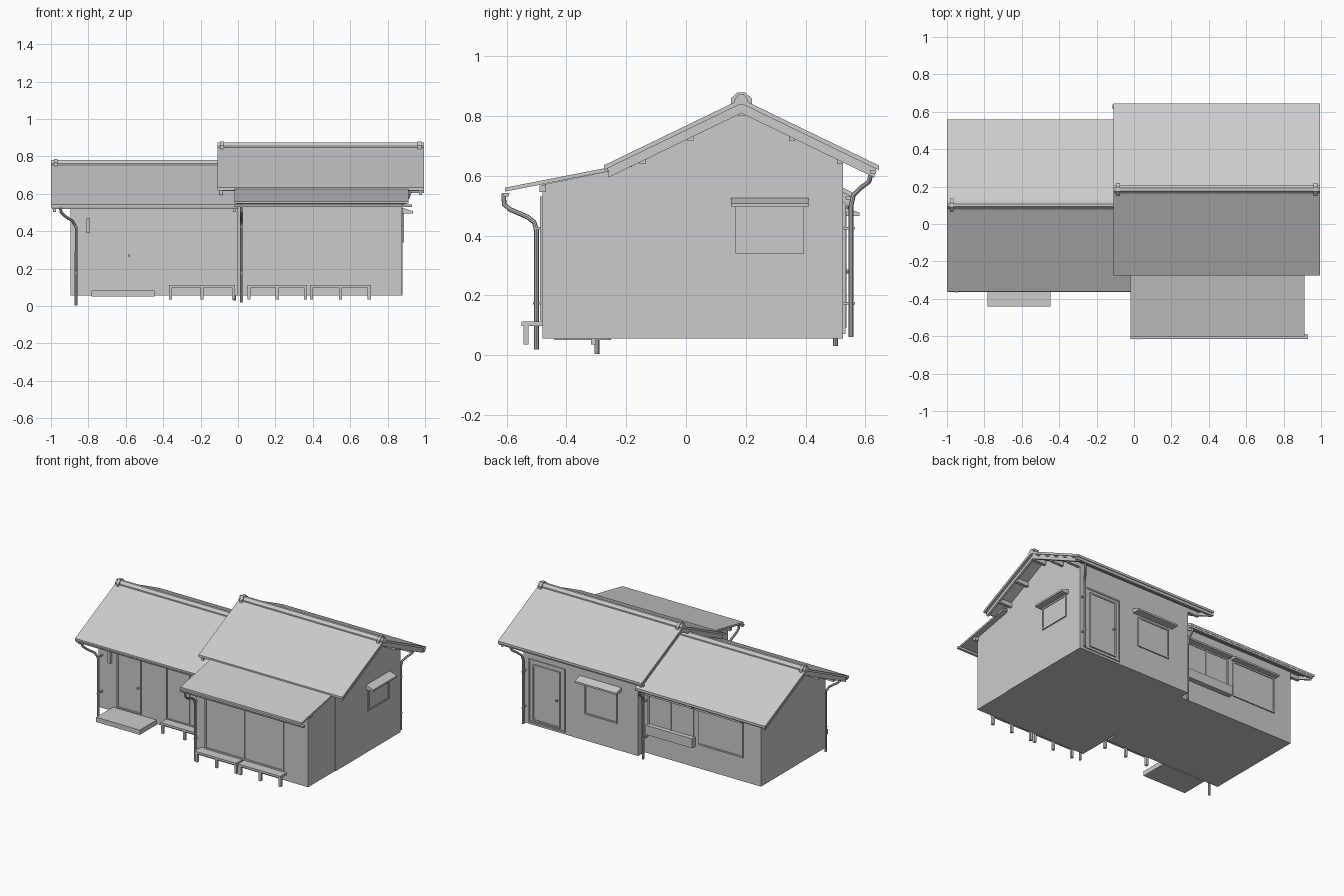
import bpy
import bmesh

if "Cube" in bpy.data.objects:
    bpy.data.objects.remove(bpy.data.objects["Cube"], do_unlink=True)

GREY = (0.6, 0.6, 0.6, 1)
mat = bpy.data.materials.new("plain_grey")
mat.use_nodes = True
mat.diffuse_color = GREY
mat.node_tree.nodes["Principled BSDF"].inputs["Base Color"].default_value = GREY


def prism(name, profile, a0, a1, axis="x"):
    """Extrude a profile along x (profile in y, z) or along y (profile in x, z)."""
    place = (lambda p, a: (a, *p)) if axis == "x" else (lambda p, a: (p[0], a, p[1]))
    bm = bmesh.new()
    ends = [[bm.verts.new(place(p, a)) for p in profile] for a in (a0, a1)]
    bm.faces.new(ends[0])
    bm.faces.new(ends[1])
    n = len(profile)
    for i in range(n):
        j = (i + 1) % n
        bm.faces.new((ends[0][i], ends[0][j], ends[1][j], ends[1][i]))
    bmesh.ops.recalc_face_normals(bm, faces=bm.faces)
    mesh = bpy.data.meshes.new(name)
    bm.to_mesh(mesh)
    bm.free()
    mesh.materials.append(mat)
    obj = bpy.data.objects.new(name, mesh)
    bpy.context.collection.objects.link(obj)
    return obj


def box(name, x0, x1, y0, y1, z0, z1):
    return prism(name, [(y0, z0), (y1, z0), (y1, z1), (y0, z1)], x0, x1)


def pipe(name, points, r=0.008):
    curve = bpy.data.curves.new(name, "CURVE")
    curve.dimensions = "3D"
    curve.bevel_depth = r
    curve.bevel_resolution = 2
    curve.use_fill_caps = True
    spline = curve.splines.new("POLY")
    spline.points.add(len(points) - 1)
    for point, co in zip(spline.points, points):
        point.co = (*co, 1)
    curve.materials.append(mat)
    obj = bpy.data.objects.new(name, curve)
    bpy.context.collection.objects.link(obj)
    bpy.ops.object.select_all(action="DESELECT")
    obj.select_set(True)
    bpy.context.view_layer.objects.active = obj
    bpy.ops.object.convert(target="MESH")
    bpy.ops.object.shade_smooth_by_angle()


def wall_box(name, axis, wall, out, u0, u1, z0, z1, depth):
    """Box on a wall; axis is the wall's normal, out its sign."""
    a, b = sorted((wall - out * 0.003, wall + out * depth))
    if axis == "y":
        box(name, u0, u1, a, b, z0, z1)
    else:
        box(name, a, b, u0, u1, z0, z1)


def opening(name, axis, wall, out, u0, u1, z0, z1, panes=1):
    """Framed window or door made of a pane plate and thin bars."""
    t = 0.01
    wall_box(name + "_pane", axis, wall, out, u0, u1, z0, z1, 0.003)
    for z in (z0, z1 - t):
        wall_box(name + "_rail", axis, wall, out, u0, u1, z, z + t, 0.008)
    for i in range(panes + 1):
        u = u0 + (u1 - u0 - t) * i / panes
        wall_box(name + "_stile", axis, wall, out, u, u + t, z0, z1, 0.008)


def awning(name, axis, wall, out, u0, u1, z, depth=0.055):
    tip = wall + out * depth
    prism(name, [(wall, z), (wall, z + 0.03), (tip, z + 0.012), (tip, z)],
          u0, u1, "x" if axis == "y" else "y")


SLOPE = 0.484
HALF = 0.46


def gable_roof(name, x0, x1, yr, zr):
    """Roof sheet, barge boards, purlins and ridge cap around a ridge line."""
    def chevron(half, top, bottom):
        drop = SLOPE * half
        return [(yr - half, top - drop), (yr, top), (yr + half, top - drop),
                (yr + half, bottom - drop), (yr, bottom), (yr - half, bottom - drop)]
    prism(name + "_sheet", chevron(HALF, zr, zr - 0.016), x0, x1)
    prism(name + "_lining", chevron(HALF - 0.012, zr - 0.015, zr - 0.025), x0 + 0.008, x1 - 0.008)
    for x in (x0 + 0.012, x1 - 0.028):
        prism(name + "_barge_board", chevron(HALF - 0.015, zr - 0.02, zr - 0.048), x, x + 0.016)
    for off in (-0.33, -0.17, 0, 0.17, 0.33):
        z = zr - 0.028 - SLOPE * abs(off)
        box(name + "_purlin", x0 + 0.02, x1 - 0.02, yr + off - 0.01, yr + off + 0.01, z - 0.03, z)

    def cap(w, h):
        base = zr - 0.02
        return [(yr - w, base), (yr - w, base + h * 0.5), (yr - w * 0.35, base + h),
                (yr + w * 0.35, base + h), (yr + w, base + h * 0.5), (yr + w, base)]
    prism(name + "_ridge_cap", cap(0.022, 0.036), x0, x1)
    for x in (x0 + 0.015, x1 - 0.035):
        prism(name + "_ridge_end", cap(0.035, 0.042), x, x + 0.02)


# Walls
FLOOR = 0.055
MAIN_Y, MAIN_Z = 0.185, 0.857
WING_Y, WING_Z = 0.1, 0.765


def gable_walls(name, x0, x1, y0, y1, yr, zr):
    top = zr - 0.024
    prism(name, [(y0, FLOOR), (y1, FLOOR), (y1, top - SLOPE * (y1 - yr)),
                 (yr, top), (y0, top - SLOPE * (yr - y0))], x0, x1)


gable_walls("main_walls", 0, 0.88, -0.185, 0.525, MAIN_Y, MAIN_Z)
gable_walls("wing_walls", -0.895, 0.0, -0.255, 0.455, WING_Y, WING_Z)
prism("front_room_walls", [(-0.48, FLOOR), (-0.18, FLOOR), (-0.18, 0.63), (-0.48, 0.57)], 0.012, 0.875)

# Roofs
gable_roof("main_roof", -0.11, 0.995, MAIN_Y, MAIN_Z)
gable_roof("wing_roof", -1.0, 0.0, WING_Y, WING_Z)
prism("front_roof_sheet", [(-0.605, 0.56), (-0.18, 0.643), (-0.18, 0.63), (-0.605, 0.547)], -0.02, 0.912)
box("front_roof_beam", -0.01, 0.9, -0.49, -0.468, 0.545, 0.568)

# Gutters: start x, end x, y, z
for name, x0, x1, y, z in (("main_back_gutter", -0.115, 0.995, 0.632, 0.618),
                           ("front_gutter", -0.02, 0.93, -0.608, 0.543),
                           ("wing_front_gutter", -0.995, -0.0, -0.357, 0.531),
                           ("wing_back_gutter", -0.995, -0.0, 0.55, 0.531)):
    s = 1 if y > 0 else -1
    y -= s * 0.006
    prism(name, [(y - 0.012, z), (y - 0.008, z - 0.013), (y + 0.008, z - 0.013), (y + 0.012, z)], x0, x1)

# Downpipes
pipe("main_back_downpipe", [(0.92, 0.62, 0.61), (0.91, 0.612, 0.58), (0.89, 0.585, 0.56),
                            (0.87, 0.56, 0.535), (0.865, 0.552, 0.5), (0.865, 0.552, 0.06)])
pipe("front_downpipe", [(0.02, -0.61, 0.54), (0.02, -0.608, 0.505), (0.02, -0.59, 0.488), (0.02, -0.53, 0.462),
                        (0.02, -0.508, 0.445), (0.02, -0.5, 0.42), (0.02, -0.5, 0.018)])
pipe("wing_front_downpipe", [(-0.95, -0.36, 0.525), (-0.945, -0.355, 0.5), (-0.925, -0.34, 0.48),
                             (-0.885, -0.31, 0.455), (-0.865, -0.298, 0.42), (-0.865, -0.298, 0.004)])
pipe("wing_back_downpipe", [(-0.02, 0.545, 0.525), (-0.02, 0.535, 0.49), (-0.02, 0.505, 0.46),
                            (-0.02, 0.5, 0.43), (-0.02, 0.5, 0.03)])
for z in (0.17, 0.42):
    box("main_pipe_bracket", 0.86, 0.87, 0.52, 0.565, z, z + 0.008)
    box("front_pipe_bracket", 0.015, 0.025, -0.512, -0.475, z, z + 0.008)
    box("wing_pipe_bracket", -0.87, -0.86, -0.31, -0.25, z, z + 0.008)
    box("wing_back_pipe_bracket", -0.025, -0.015, 0.45, 0.51, z, z + 0.008)

# Front doors and windows
opening("front_door", "y", -0.255, -1, -0.75, -0.565, 0.09, 0.5)
pipe("front_door_knob", [(-0.583, -0.255, 0.27), (-0.583, -0.275, 0.27)], 0.006)
opening("wing_sliding_window", "y", -0.255, -1, -0.37, -0.015, 0.11, 0.5, 2)
opening("front_sliding_window", "y", -0.48, -1, 0.085, 0.69, 0.115, 0.53, 2)
wall_box("wall_lamp", "y", -0.255, -1, -0.81, -0.79, 0.39, 0.47, 0.02)

# Side window
opening("side_window", "x", 0.88, 1, 0.165, 0.395, 0.34, 0.495)
awning("side_window_awning", "x", 0.88, 1, 0.15, 0.41, 0.495)

# Back door and windows
opening("back_door", "y", 0.525, 1, 0.56, 0.84, 0.07, 0.51)
opening("back_door_panel", "y", 0.529, 1, 0.595, 0.805, 0.09, 0.48)
pipe("back_door_knob", [(0.615, 0.53, 0.28), (0.615, 0.55, 0.28)], 0.007)
opening("back_small_window", "y", 0.525, 1, 0.16, 0.41, 0.24, 0.45)
awning("back_small_awning", "y", 0.525, 1, 0.13, 0.45, 0.465)
opening("wing_back_window_near", "y", 0.455, 1, -0.38, -0.03, 0.24, 0.47, 2)
opening("wing_back_window_far", "y", 0.455, 1, -0.76, -0.42, 0.22, 0.47)
wall_box("window_ledge", "y", 0.455, 1, -0.39, -0.03, 0.2, 0.265, 0.035)
for x0, x1 in ((-0.39, -0.02), (-0.77, -0.41)):
    awning("wing_back_awning", "y", 0.455, 1, x0, x1, 0.475, 0.04)

# Entrance step and benches
box("entrance_step", -0.783, -0.447, -0.44, -0.25, 0.05, 0.083)
for x0, x1, wall in ((-0.37, -0.015, -0.255), (0.05, 0.37, -0.48), (0.385, 0.71, -0.48)):
    box("bench_seat", x0, x1, wall - 0.07, wall, 0.098, 0.113)
    for i in range(3):
        x = x0 + (x1 - x0 - 0.017) * i / 2
        box("bench_leg", x, x + 0.017, wall - 0.063, wall - 0.046, 0.035, 0.1)
